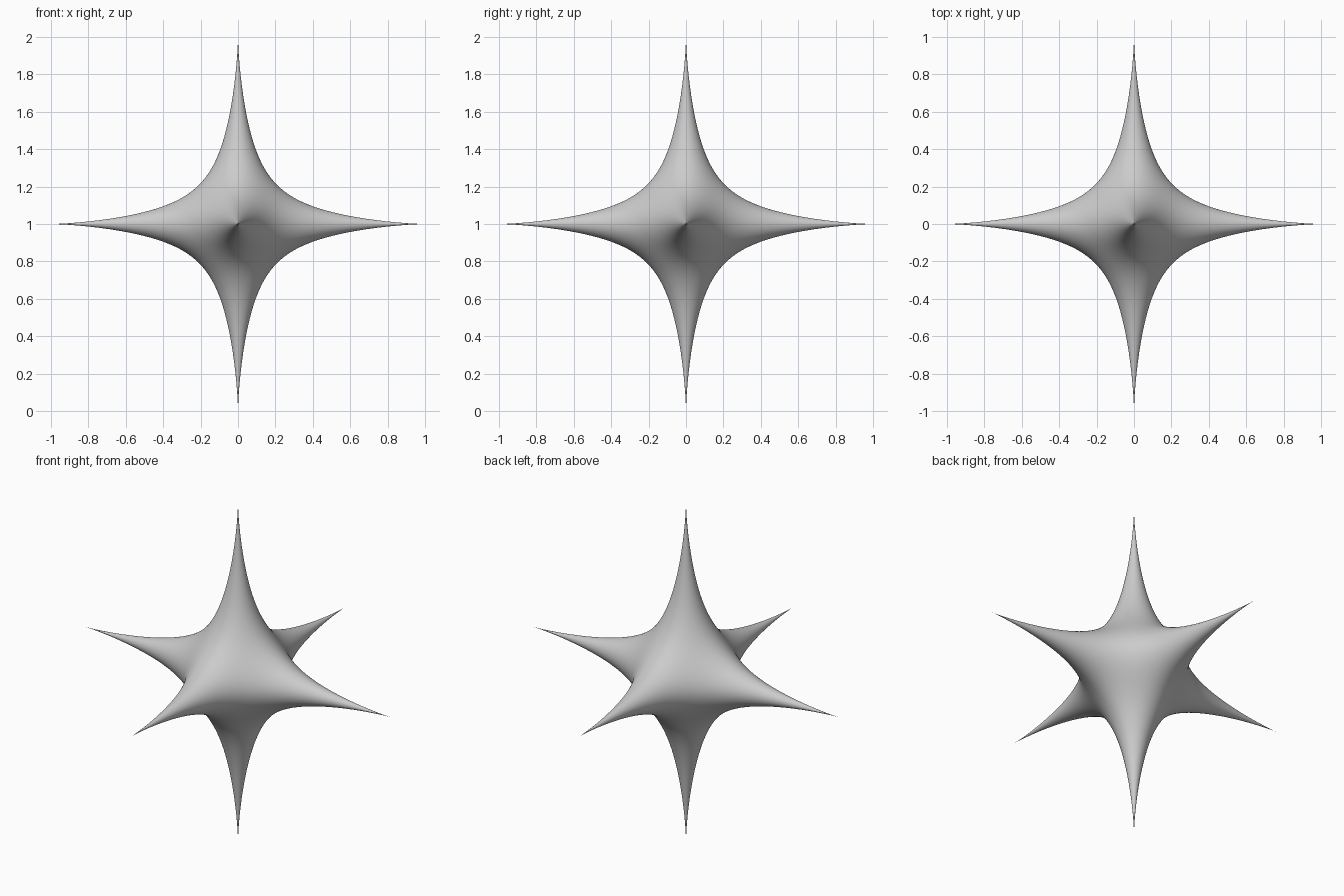
import bpy, bmesh
from mathutils import Vector

cube = bpy.data.objects.get("Cube")
if cube:
    bpy.data.objects.remove(cube, do_unlink=True)

HALF = 32        # grid cells from spike tip to valley
GATHER = 2.3     # crowds the grid towards the spike tips
SHARPNESS = 400  # higher gives thinner spikes


def star_radius(d):
    """Distance r along d where SHARPNESS * q * r^4 = (1 - r^2)^3."""
    x, y, z = (c * c for c in d)
    q = x * y + y * z + z * x
    low, high = 0.0, 1.0
    for _ in range(32):
        r = (low + high) / 2
        if SHARPNESS * q * r ** 4 < (1 - r * r) ** 3:
            low = r
        else:
            high = r
    return low


def add_spike(bm, axis, sign):
    """One sixth of the star: a square grid wrapped round one axis."""
    rows = []
    for i in range(-HALF, HALF + 1):
        row = []
        for j in range(-HALF, HALF + 1):
            u, v = i / HALF, j / HALF
            pull = max(abs(u), abs(v)) ** (GATHER - 1)
            d = Vector((0, 0, 0))
            d[axis] = sign
            d[(axis + 1) % 3] = u * pull
            d[(axis + 2) % 3] = v * pull * sign
            d.normalize()
            row.append(bm.verts.new(d * star_radius(d)))
        rows.append(row)
    for a, b in zip(rows, rows[1:]):
        for j in range(2 * HALF):
            bm.faces.new((a[j], b[j], b[j + 1], a[j + 1]))


# Six spikes welded into one smooth body
bm = bmesh.new()
for axis in range(3):
    for sign in (-1, 1):
        add_spike(bm, axis, sign)
bmesh.ops.remove_doubles(bm, verts=bm.verts, dist=0.00001)
bmesh.ops.recalc_face_normals(bm, faces=bm.faces)
for face in bm.faces:
    face.smooth = True
bmesh.ops.translate(bm, verts=bm.verts, vec=(0, 0, 1))

mesh = bpy.data.meshes.new("six_pointed_star")
bm.to_mesh(mesh)
bm.free()
star = bpy.data.objects.new("six_pointed_star", mesh)
bpy.context.collection.objects.link(star)

# Plain grey
grey = bpy.data.materials.new("light_grey")
grey.use_nodes = True
colour = (0.6, 0.6, 0.6, 1)
grey.diffuse_color = colour
grey.node_tree.nodes["Principled BSDF"].inputs["Base Color"].default_value = colour
mesh.materials.append(grey)
